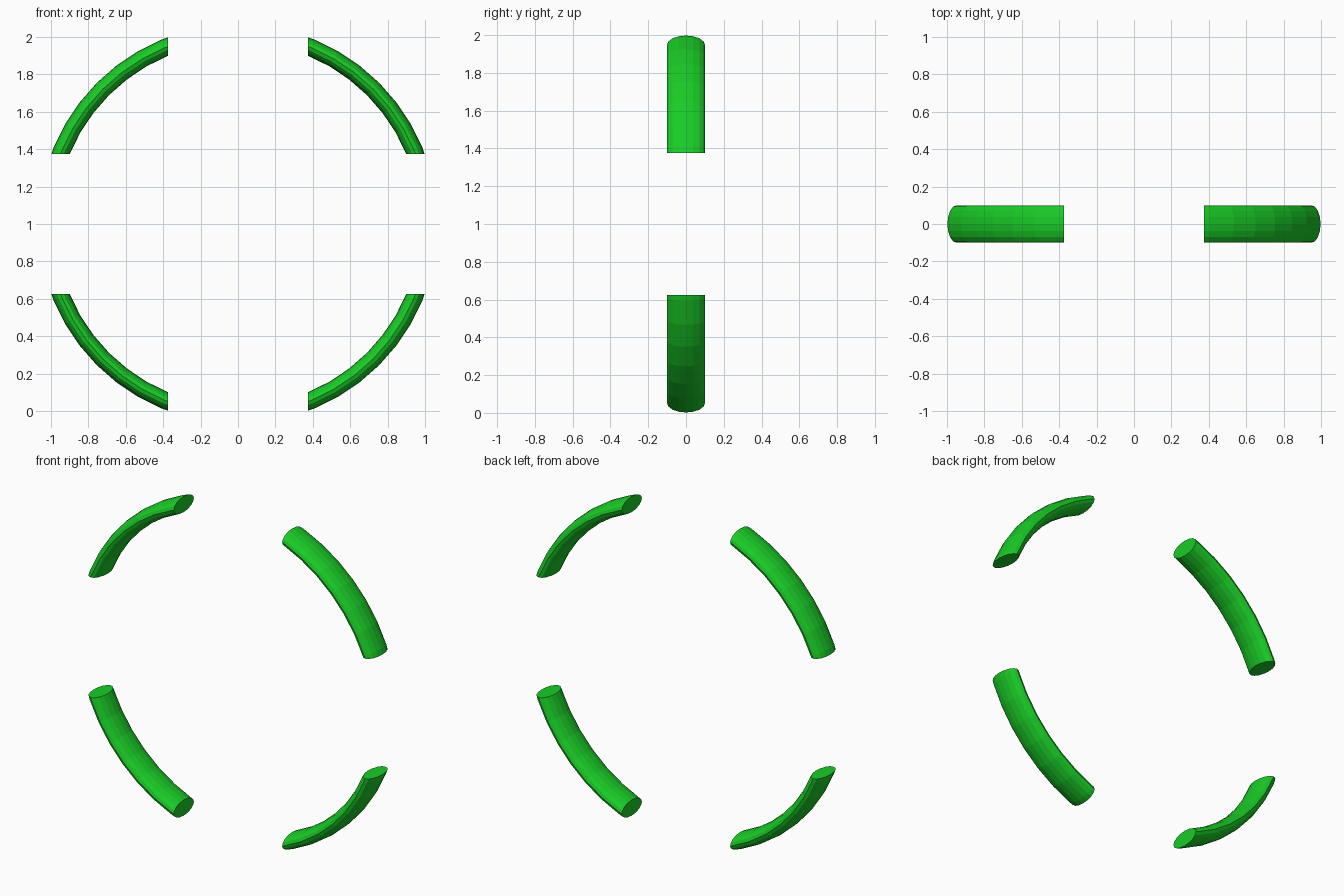
import bpy, bmesh, math

if "Cube" in bpy.data.objects:
    bpy.data.objects.remove(bpy.data.objects["Cube"])

SEG, SIDES = 48, 16          # ring segments, cross-section sides
R_MID, HALF_T, HALF_W = 1.021, 0.0465, 0.1
CUT = 0.375                  # gap half-width between the arcs

mat = bpy.data.materials.new("green")
mat.diffuse_color = (0.01, 0.6, 0.02, 1)
mat.use_nodes = True
mat.node_tree.nodes["Principled BSDF"].inputs["Base Color"].default_value = mat.diffuse_color


def quarter_arc(name, sx, sz):
    bm = bmesh.new()
    # Oval tube swept over slightly more than the needed arc
    rings = []
    for i in range(2, SEG // 4 - 1):
        a = 2 * math.pi * i / SEG
        ring = []
        for j in range(SIDES):
            t = 2 * math.pi * j / SIDES
            r = R_MID + HALF_T * math.cos(t)
            ring.append(bm.verts.new((sx * r * math.cos(a), HALF_W * math.sin(t),
                                      1 + sz * r * math.sin(a))))
        rings.append(ring)
    for p, q in zip(rings, rings[1:]):
        for j in range(SIDES):
            k = (j + 1) % SIDES
            bm.faces.new((p[j], p[k], q[k], q[j]))
    # Trim the ends square to the axes and cap them
    for co, no in (((sx * CUT, 0, 1), (-sx, 0, 0)), ((0, 0, 1 + sz * CUT), (0, 0, -sz))):
        cut = bmesh.ops.bisect_plane(bm, geom=bm.verts[:] + bm.edges[:] + bm.faces[:],
                                     plane_co=co, plane_no=no, clear_outer=True)
        edges = [e for e in cut["geom_cut"] if isinstance(e, bmesh.types.BMEdge)]
        bmesh.ops.contextual_create(bm, geom=edges)
    bmesh.ops.recalc_face_normals(bm, faces=bm.faces[:])
    me = bpy.data.meshes.new(name)
    bm.to_mesh(me)
    bm.free()
    me.materials.append(mat)
    bpy.context.collection.objects.link(bpy.data.objects.new(name, me))


# Four matching arcs around the circle
for side, sx in (("left", -1), ("right", 1)):
    for level, sz in (("lower", -1), ("upper", 1)):
        quarter_arc(f"{level}_{side}_arc", sx, sz)
